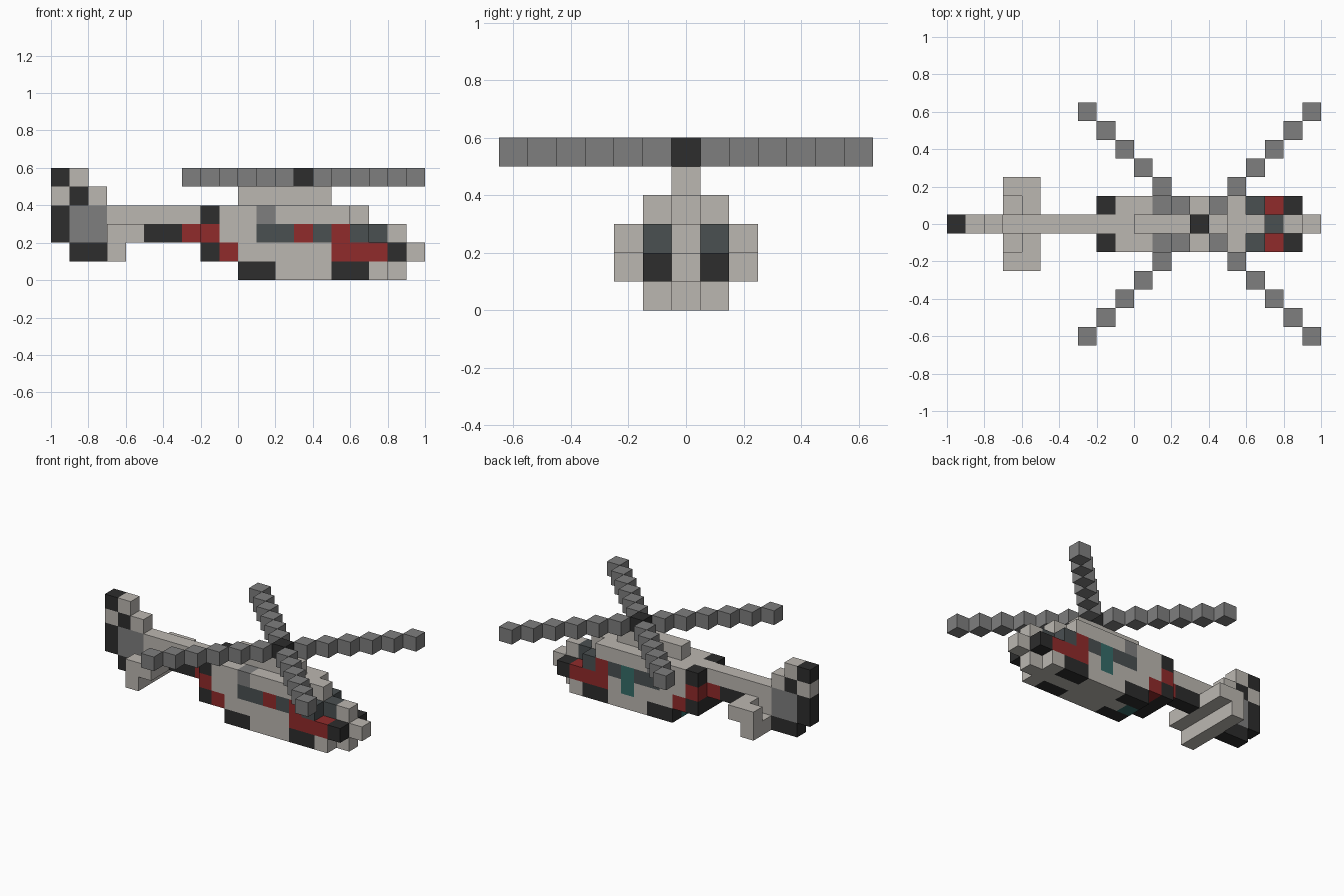
import bpy, bmesh
from mathutils import Vector

cube = bpy.data.objects.get("Cube")
if cube:
    bpy.data.objects.remove(cube, do_unlink=True)

CELL = 0.1
PALETTE = {
    "pale_grey": (0.50, 0.475, 0.44),
    "mid_grey": (0.21, 0.21, 0.21),
    "black": (0.026, 0.026, 0.026),
    "red": (0.28, 0.024, 0.024),
    "glass": (0.068, 0.08, 0.083),
    "teal": (0.035, 0.15, 0.14),
}
materials = {}
for name, rgb in PALETTE.items():
    mat = bpy.data.materials.new(name)
    mat.use_nodes = True
    mat.diffuse_color = (*rgb, 1)
    mat.node_tree.nodes["Principled BSDF"].inputs["Base Color"].default_value = (*rgb, 1)
    materials[name] = mat

blocks = {}  # cell -> (part, colour)
MID, SIDES, WIDE = (0,), (-1, 1), (-1, 0, 1)


def run(part, colour, x0, x1, ys, *levels):
    """Fill cells from x0 up to x1 across the given rows and levels."""
    for x in range(x0, x1):
        for y in ys:
            for z in levels:
                blocks[x, y, z] = (part, colour)


# Fuselage: pale hull, layer by layer
run("fuselage", "pale_grey", 0, 8, WIDE, 0)
run("fuselage", "pale_grey", 8, 9, MID, 0)
run("fuselage", "pale_grey", -2, 9, WIDE, 1)
run("fuselage", "pale_grey", 9, 10, MID, 1)
run("fuselage", "pale_grey", -2, 7, WIDE, 2)
run("fuselage", "pale_grey", 8, 9, MID, 2)
run("fuselage", "pale_grey", -2, 6, WIDE, 3)
run("fuselage", "pale_grey", 6, 7, MID, 3)

# Fuselage: black and red panels
run("fuselage", "black", 0, 2, SIDES, 0)
run("fuselage", "black", 5, 7, SIDES, 0)
run("fuselage", "black", 8, 9, SIDES, 1)
run("fuselage", "black", -2, -1, WIDE, 1)
run("fuselage", "black", -2, -1, SIDES, 3)
run("fuselage", "red", -1, 0, WIDE, 1)
run("fuselage", "red", -2, -1, WIDE, 2)
run("fuselage", "red", 5, 8, SIDES, 1)
run("fuselage", "teal", 0, 1, MID, 0)

# Windows, doors and intakes
run("fuselage", "glass", 1, 5, SIDES, 2)
run("fuselage", "red", 5, 6, SIDES, 2)
run("fuselage", "glass", 6, 7, SIDES, 2)
run("fuselage", "glass", 7, 8, MID, 2)
run("fuselage", "red", 3, 4, (-1,), 2)
run("fuselage", "teal", 3, 4, (1,), 1, 2)
run("fuselage", "mid_grey", 1, 2, SIDES, 3)

# Engine ridge under the rotor
run("engine_ridge", "pale_grey", 0, 5, MID, 4)

# Tail boom
run("tail_boom", "pale_grey", -7, -2, MID, 3)
run("tail_boom", "black", -5, -3, MID, 2)
run("tail_boom", "red", -3, -2, MID, 2)

# Stabiliser: stepped crossbar with end plates
run("stabiliser", "pale_grey", -7, -6, range(-2, 3), 1)
run("stabiliser", "pale_grey", -6, -5, range(-2, 3), 2)
run("stabiliser", "pale_grey", -7, -6, (-2, 0, 2), 2)

# Tail fin
run("tail_fin", "black", -9, -7, MID, 1)
run("tail_fin", "mid_grey", -9, -7, MID, 2, 3)
run("tail_fin", "black", -10, -9, MID, 2, 3, 5)
run("tail_fin", "pale_grey", -10, -7, MID, 4)
run("tail_fin", "black", -9, -8, MID, 4)
run("tail_fin", "pale_grey", -9, -8, MID, 5)

# Rotor: hub and four diagonal blades
run("rotor_hub", "black", 3, 4, MID, 5)
for step in range(1, 7):
    for x in (3 - step, 3 + step):
        run("rotor_blades", "mid_grey", x, x + 1, (-step, step), 5)


def build(part):
    """Make one object from the exposed faces of a part's cells."""
    bm = bmesh.new()
    names = []
    for cell, (owner, colour) in blocks.items():
        if owner != part:
            continue
        if colour not in names:
            names.append(colour)
        centre = Vector((cell[0] + 0.5, cell[1], cell[2] + 0.5)) * CELL
        for axis in range(3):
            for sign in (-1, 1):
                near = list(cell)
                near[axis] += sign
                if tuple(near) in blocks:
                    continue
                n, u = Vector(), Vector()
                n[axis] = sign
                u[(axis + 1) % 3] = 1
                v = n.cross(u)
                corners = (u + v, v - u, -u - v, u - v)
                face = bm.faces.new([bm.verts.new(centre + (n + c) * CELL / 2)
                                     for c in corners])
                face.material_index = names.index(colour)
    bmesh.ops.remove_doubles(bm, verts=bm.verts, dist=0.001)
    # Merge flat neighbours of the same colour
    bmesh.ops.dissolve_limit(bm, angle_limit=0.01, verts=bm.verts, edges=bm.edges,
                             delimit={'MATERIAL'})
    mesh = bpy.data.meshes.new(part)
    bm.to_mesh(mesh)
    bm.free()
    for colour in names:
        mesh.materials.append(materials[colour])
    bpy.context.collection.objects.link(bpy.data.objects.new(part, mesh))


for part in dict.fromkeys(owner for owner, _ in blocks.values()):
    build(part)
